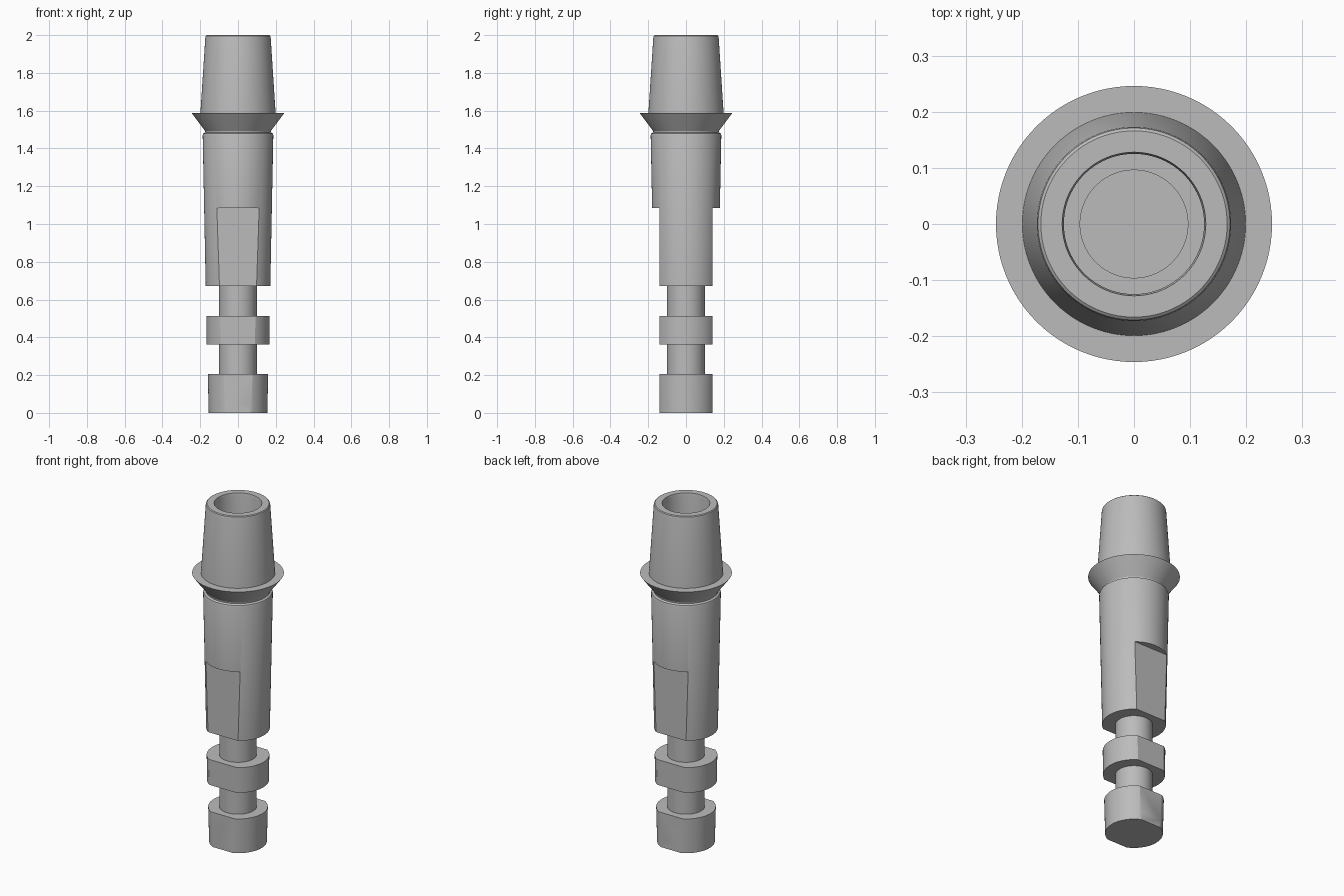
import bpy, bmesh
from math import radians
from mathutils import Matrix, Vector

if "Cube" in bpy.data.objects:
    bpy.data.objects.remove(bpy.data.objects["Cube"])

metal = bpy.data.materials.new("grey metal")
metal.use_nodes = True
metal.diffuse_color = (0.5, 0.5, 0.5, 1)
metal.node_tree.nodes["Principled BSDF"].inputs["Base Color"].default_value = (0.5, 0.5, 0.5, 1)


def add_object(name, bm):
    bmesh.ops.recalc_face_normals(bm, faces=bm.faces)
    mesh = bpy.data.meshes.new(name)
    bm.to_mesh(mesh)
    bm.free()
    mesh.materials.append(metal)
    obj = bpy.data.objects.new(name, mesh)
    bpy.context.collection.objects.link(obj)
    return obj


def lathe(name, profile, sides=96):
    """Spin (radius, height) points that start and end on the z axis."""
    bm = bmesh.new()
    verts = [bm.verts.new((r, 0, z)) for r, z in profile]
    edges = [bm.edges.new(pair) for pair in zip(verts, verts[1:])]
    bmesh.ops.spin(bm, geom=verts + edges, cent=(0, 0, 0), axis=(0, 0, 1),
                   angle=radians(360), steps=sides, use_duplicate=False)
    bmesh.ops.remove_doubles(bm, verts=bm.verts, dist=0.0002)
    return add_object(name, bm)


# Profile sections, from the foot upwards and then down into the bore
foot = [(0, 0), (0.155, 0), (0.16, 0.205)]
lower_neck = [(0.1, 0.205), (0.1, 0.362)]
band = [(0.166, 0.362), (0.168, 0.512)]
upper_neck = [(0.1, 0.512), (0.1, 0.672)]
body = [(0.171, 0.672), (0.187, 1.47), (0.184, 1.479)]
collar = [(0.173, 1.485), (0.174, 1.492), (0.246, 1.588)]
head = [(0.199, 1.588), (0.173, 1.988), (0.171, 1.996), (0.166, 2.0)]
bore = [(0.128, 2.0), (0.125, 1.985), (0.125, 1.25), (0.096, 1.25), (0.096, 0.85), (0, 0.85)]
post = lathe("tapered_post", foot + lower_neck + band + upper_neck + body + collar + head + bore)

# Flats cut on the front and back of the lower half
for side, label in ((-1, "front"), (1, "back")):
    bm = bmesh.new()
    bmesh.ops.create_cube(bm, size=1, matrix=Matrix.Translation(Vector((0, side * 0.24, 0.49)))
                          @ Matrix.Diagonal((0.6, 0.2, 1.19, 1)))
    cutter = add_object(label + "_flat_cutter", bm)
    cutter.hide_render = True
    cutter.hide_viewport = True
    cut = post.modifiers.new(label + " flat", "BOOLEAN")
    cut.operation = "DIFFERENCE"
    cut.solver = "EXACT"
    cut.object = cutter

# Apply the cuts and smooth the round surfaces
bpy.ops.object.select_all(action="DESELECT")
bpy.context.view_layer.objects.active = post
post.select_set(True)
for label in ("front flat", "back flat"):
    bpy.ops.object.modifier_apply(modifier=label)
for label in ("front", "back"):
    bpy.data.objects.remove(bpy.data.objects[label + "_flat_cutter"])
bpy.ops.object.shade_smooth_by_angle(angle=radians(25))
